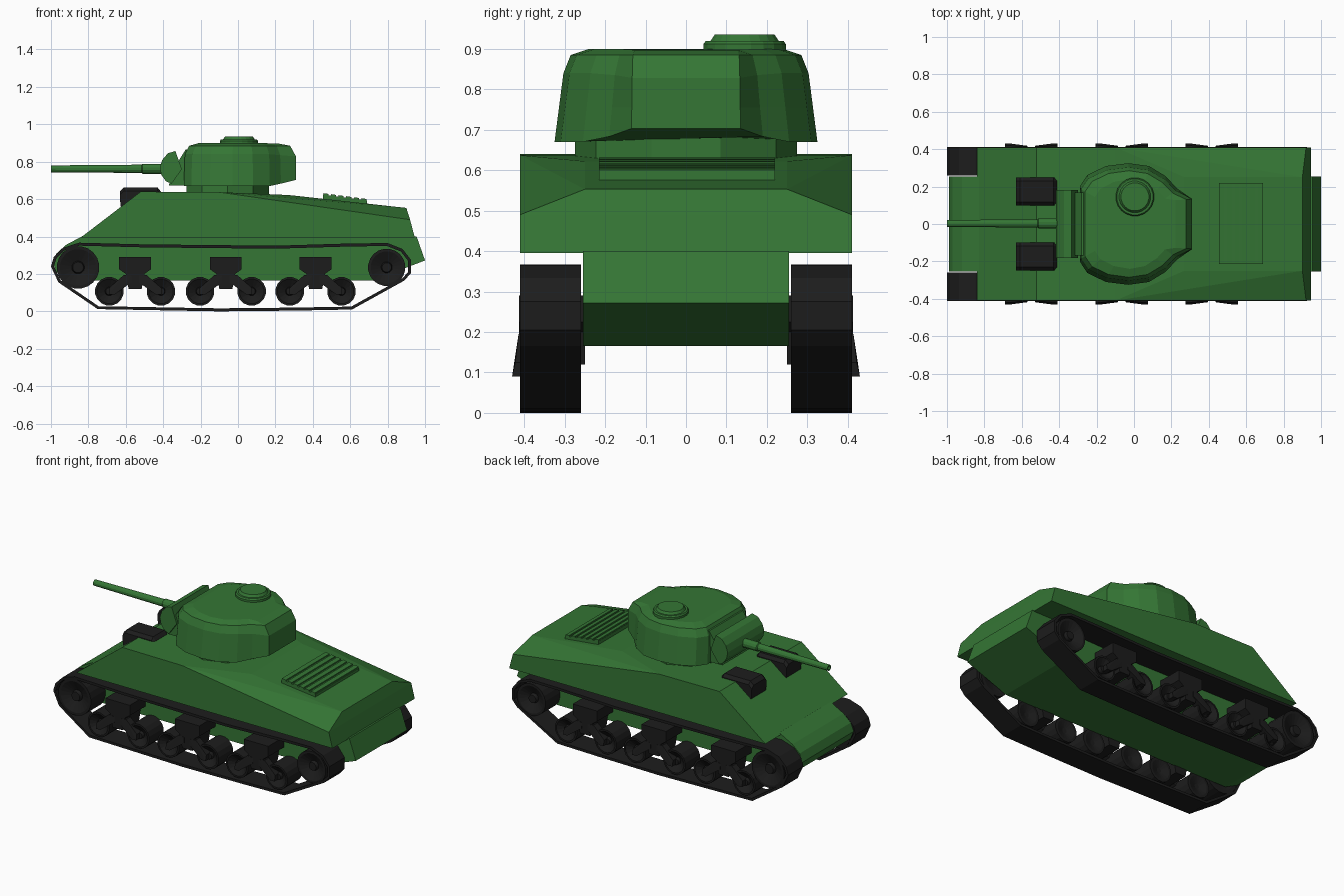
import bpy, bmesh, math
from mathutils import Matrix, Vector

if "Cube" in bpy.data.objects:
    bpy.data.objects.remove(bpy.data.objects["Cube"])


def material(name, rgb):
    m = bpy.data.materials.new(name)
    m.diffuse_color = (*rgb, 1)
    m.use_nodes = True
    m.node_tree.nodes["Principled BSDF"].inputs["Base Color"].default_value = m.diffuse_color
    return m


GREEN = material("green_paint", (0.035, 0.18, 0.035))
BLACK = material("black_rubber", (0.012, 0.012, 0.012))


def finish(name, bm, mat):
    bmesh.ops.recalc_face_normals(bm, faces=bm.faces)
    mesh = bpy.data.meshes.new(name)
    bm.to_mesh(mesh)
    bm.free()
    mesh.materials.append(mat)
    ob = bpy.data.objects.new(name, mesh)
    bpy.context.collection.objects.link(ob)
    return ob


def loft(name, rings, mat, caps=True, closed=False):
    bm = bmesh.new()
    vs = [[bm.verts.new(p) for p in r] for r in rings]
    pairs = list(zip(vs, vs[1:])) + ([(vs[-1], vs[0])] if closed else [])
    for a, b in pairs:
        for i in range(len(a)):
            j = (i + 1) % len(a)
            bm.faces.new((a[i], a[j], b[j], b[i]))
    if caps:
        bm.faces.new(vs[0])
        bm.faces.new(vs[-1])
    return finish(name, bm, mat)


def prism(name, profile, y0, y1, mat, caps=True):
    return loft(name, [[(x, y, z) for x, z in profile] for y in (y0, y1)], mat, caps)


def convex(name, points, mat):
    bm = bmesh.new()
    vs = [bm.verts.new(p) for p in points]
    bmesh.ops.convex_hull(bm, input=vs)
    bmesh.ops.dissolve_limit(bm, angle_limit=0.02, verts=bm.verts, edges=bm.edges)
    return finish(name, bm, mat)


def lathe(name, profile, sides, loc, axis, mat):
    turn = Vector((0, 0, 1)).rotation_difference(Vector(axis)).to_matrix()
    rings = []
    for r, h in profile:
        angles = [2 * math.pi * (i + 0.5) / sides for i in range(sides)]
        rings.append([Vector(loc) + turn @ Vector((r * math.cos(a), r * math.sin(a), h)) for a in angles])
    return loft(name, rings, mat)


def both(points):
    return [(x, s * y, z) for x, y, z in points for s in (1, -1)]


# Upper hull with chamfered rear deck
convex("upper_hull", both([
    (-0.84, 0.41, 0.395), (-0.52, 0.41, 0.64), (-0.1, 0.41, 0.637), (0.92, 0.41, 0.49),
    (0.945, 0.41, 0.395), (0.27, 0.25, 0.622), (0.9, 0.25, 0.553)]), GREEN)

# Lower hull between the tracks
prism("lower_hull", [
    (-0.83, 0.403), (-0.92, 0.355), (-0.97, 0.31), (-0.99, 0.26), (-0.97, 0.21), (-0.88, 0.165),
    (0.72, 0.165), (1.0, 0.272), (0.955, 0.40)], -0.255, 0.255, GREEN)

# Turret ring
lathe("turret_ring", [(1, 0.60), (1, 0.685)], 10, (0, 0, 0), (0, 0, 1), GREEN).matrix_world = \
    Matrix.Translation((-0.055, 0, 0)) @ Matrix.Diagonal((0.232, 0.275, 1, 1))

# Turret body lofted from plan outlines
plan = [(-0.29, 0.2), (-0.25, 0.262), (-0.15, 0.31), (-0.03, 0.325), (0.08, 0.31),
        (0.17, 0.255), (0.23, 0.19), (0.31, 0.135)]
turret = []
for z, sx, inset, tail in ((0.67, 1, 0, 0.033), (0.755, 0.99, 0.011, 0), (0.84, 0.98, 0.022, -0.012),
                           (0.885, 0.9, 0.04, 0), (0.9, 0.72, 0.085, -0.004)):
    half = [(x * sx if x < 0.3 or z > 0.85 else x, y - inset * min(1, y / 0.3) * (0.2 if x > 0.3 else 1),
             z + (tail if x > 0.3 else tail * 0.4 if x > 0.2 else 0)) for x, y in plan]
    turret.append(half + [(x, -y, z1) for x, y, z1 in reversed(half)])
loft("turret", turret, GREEN)

# Gun mount, curved shield and barrel
prism("gun_mount", [(-0.37, 0.672), (-0.345, 0.76), (-0.28, 0.865), (-0.22, 0.87), (-0.22, 0.672)],
      -0.168, 0.168, GREEN)
prism("gun_shield", [(-0.335, 0.857), (-0.375, 0.845), (-0.405, 0.81), (-0.418, 0.77), (-0.41, 0.73),
                     (-0.385, 0.695), (-0.355, 0.683), (-0.3, 0.76)], -0.182, 0.182, GREEN)
lathe("gun_barrel", [(0.028, 0.38), (0.028, 0.51), (0.023, 0.515), (0.019, 0.99), (0.019, 1.0),
                     (0.011, 1.0), (0.011, 0.97)], 12, (0, 0.003, 0.762), (-1, 0, 0), GREEN)

# Commander hatch
lathe("roof_hatch", [(0.103, 0.87), (0.103, 0.912), (0.097, 0.92), (0.085, 0.92), (0.075, 0.935),
                     (0.06, 0.935)], 20, (0.005, 0.145, 0), (0, 0, 1), GREEN)

# Engine grille with raised slats
prism("engine_grille", [(0.455, 0.59), (0.455, 0.624), (0.69, 0.593), (0.69, 0.565)], -0.215, 0.22, GREEN)
for i in range(6):
    x = 0.457 + i * 0.0405
    z = 0.624 - (x - 0.455) * 0.132
    prism(f"grille_slat_{i + 1}", [(x, z - 0.01), (x, z + 0.008), (x + 0.027, z + 0.004), (x + 0.027, z - 0.01)],
          -0.215, 0.22, GREEN)

# Front crew hoods
for s, side in ((1, "left"), (-1, "right")):
    pts = []
    for y, d in ((0.1, 0.018), (0.118, 0), (0.23, 0), (0.248, 0.018)):
        pts += [(x, s * y, z) for x, z in
                ((-0.628, 0.56), (-0.632, 0.64 - d), (-0.61, 0.662 - d), (-0.43, 0.662 - d), (-0.412, 0.64 - d),
                 (-0.412, 0.58))]
    convex(f"crew_hood_{side}", pts, BLACK)

# Running gear, repeated on both sides
track_path = [(-1.0, 0.24), (-0.985, 0.29), (-0.935, 0.34), (-0.85, 0.367), (-0.5, 0.358), (0.2, 0.351),
              (0.6, 0.363), (0.8, 0.365), (0.88, 0.333), (0.925, 0.275), (0.925, 0.205), (0.89, 0.165),
              (0.61, 0.01), (0.3, 0.004), (-0.1, 0.0), (-0.75, 0.012), (-0.96, 0.155)]


def wheel(name, x, z, r, s, sides):
    lathe(name, [(r * 0.2, 0.275), (r * 0.8, 0.26), (r, 0.26), (r, 0.405), (r * 0.86, 0.405),
                 (r * 0.3, 0.375), (r * 0.25, 0.395)], sides, (x, 0, z), (0, s, 0), BLACK)


for s, side in ((1, "left"), (-1, "right")):
    track = prism(f"track_{side}", track_path, s * 0.26, s * 0.411, BLACK, caps=False)
    mod = track.modifiers.new("thickness", "SOLIDIFY")
    mod.thickness = 0.016
    mod.offset = -1
    wheel(f"drive_wheel_{side}", -0.855, 0.235, 0.114, s, 20)
    wheel(f"idler_wheel_{side}", 0.795, 0.235, 0.1, s, 20)
    for i, c in enumerate((-0.55, -0.065, 0.415)):
        t = [(0.085, 0.29), (0.085, 0.225), (0.05, 0.2), (0.035, 0.12)]
        prof = [(c + x, z) for x, z in t] + [(c - x, z) for x, z in reversed(t)]
        prism(f"bogie_bracket_{side}_{i + 1}", prof, s * 0.25, s * 0.413, BLACK)
        for d, end in ((-1, "front"), (1, "rear")):
            wheel(f"road_wheel_{side}_{i + 1}_{end}", c + d * 0.138, 0.107, 0.077, s, 16)
            convex(f"bogie_arm_{side}_{i + 1}_{end}", [
                (c + d * x, s * y, z) for x, z, out in
                ((0.02, 0.19, 0.414), (0.06, 0.195, 0.414), (0.02, 0.155, 0.418), (0.14, 0.125, 0.422),
                 (0.14, 0.09, 0.43), (0.11, 0.09, 0.43)) for y in (0.37, out)], BLACK)
